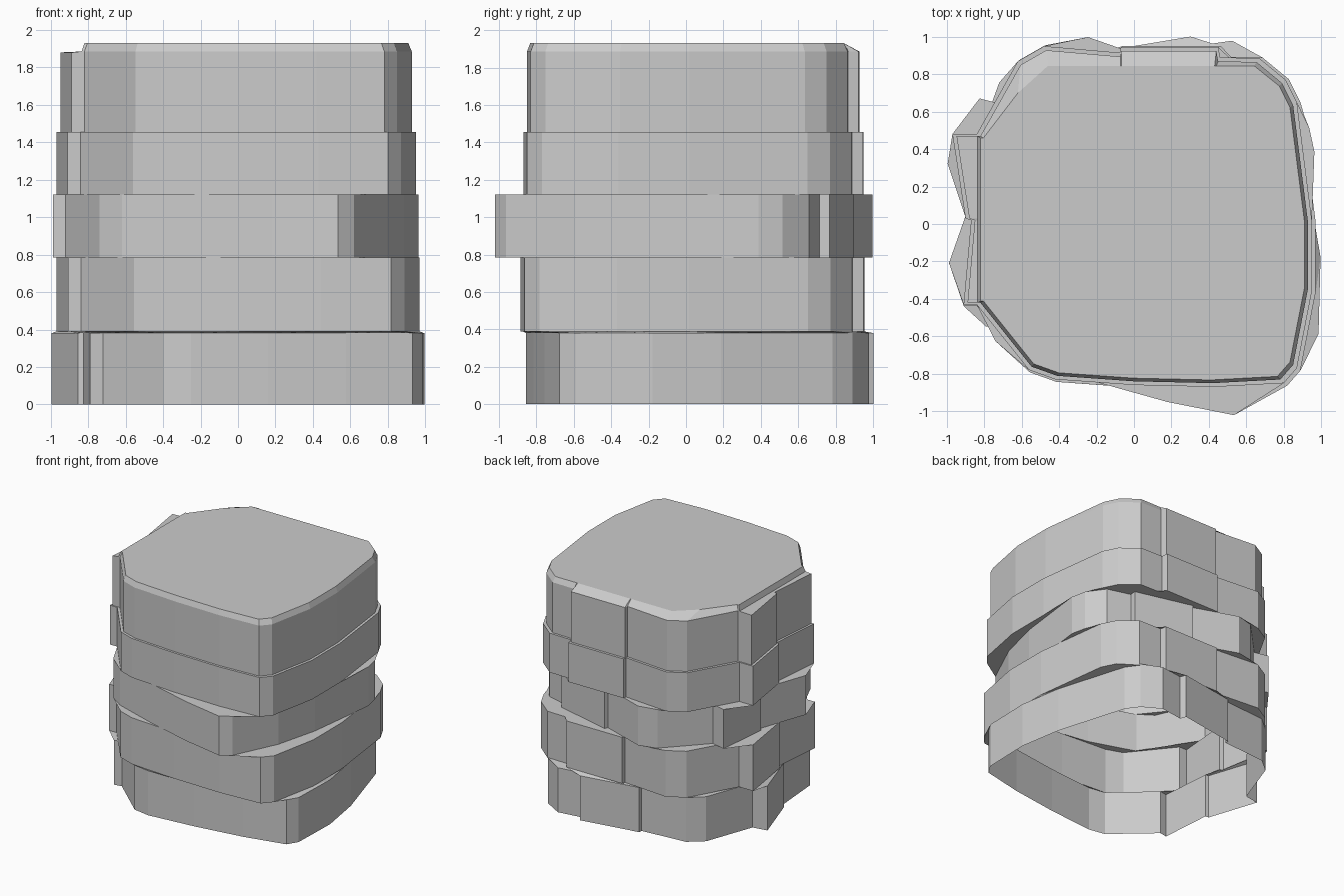
import bpy
import bmesh
from math import cos, sin, radians

if "Cube" in bpy.data.objects:
    bpy.data.objects.remove(bpy.data.objects["Cube"])

# Shared cross-section: rounded square with tabs on the back and left sides
PROFILE = [(-.84, -.43), (-.56, -.78), (-.42, -.83), (0, -.86), (.43, -.87),
           (.80, -.85), (.87, -.77), (.95, -.36), (.95, .02), (.87, .65),
           (.81, .77), (.67, .885), (.46, .89), (.45, .945), (-.07, .945),
           (-.075, .915), (-.48, .95), (-.62, .87), (-.84, .48), (-.97, .48),
           (-.90, .03), (-.87, .02), (-.91, -.43)]


def outline(turn, scale, dx=0, dy=0):
    c, s = cos(radians(turn)) * scale, sin(radians(turn)) * scale
    return [(x * c - y * s + dx, x * s + y * c + dy) for x, y in PROFILE]


# Stacked bands: bottom z, top z, turn, scale, shift
BANDS = [(0, .38, 9.5, .98, .02, .015),
         (.39, .785, 0, 1.01, .01, -.005),
         (.785, 1.12, -14.3, .98, -.02, -.02),
         (1.12, 1.455, 0, 1.0, 0, 0),
         (1.455, 1.88, 0, .977, 0, 0)]

bm = bmesh.new()
rings = []


def add_ring(points, z):
    rings.append([bm.verts.new((x, y, z)) for x, y in points])


for z0, z1, turn, scale, dx, dy in BANDS:
    pts = outline(turn, scale, dx, dy)
    add_ring(pts, z0)
    add_ring(pts, z1)

# Shoulder: left tabs end flush with the wall
add_ring([(max(x, -.835), y) for x, y in pts], 1.885)

# Lid: slightly inset, with the back-left corner sloped off
lid = [(max(x * .98, -.82), min(y * .98, .845)) for x, y in pts]
lid[17] = (-.62, .70)
add_ring(lid, 1.93)

# Walls and ledges; the bottom stays open
n = len(PROFILE)
for a, b in zip(rings, rings[1:]):
    for i in range(n):
        j = (i + 1) % n
        bm.faces.new((a[i], a[j], b[j], b[i]))
bm.faces.new(rings[-1])
bmesh.ops.remove_doubles(bm, verts=bm.verts, dist=.0005)

mesh = bpy.data.meshes.new("stacked_block")
bm.to_mesh(mesh)
bm.free()
bpy.context.collection.objects.link(bpy.data.objects.new("stacked_block", mesh))
